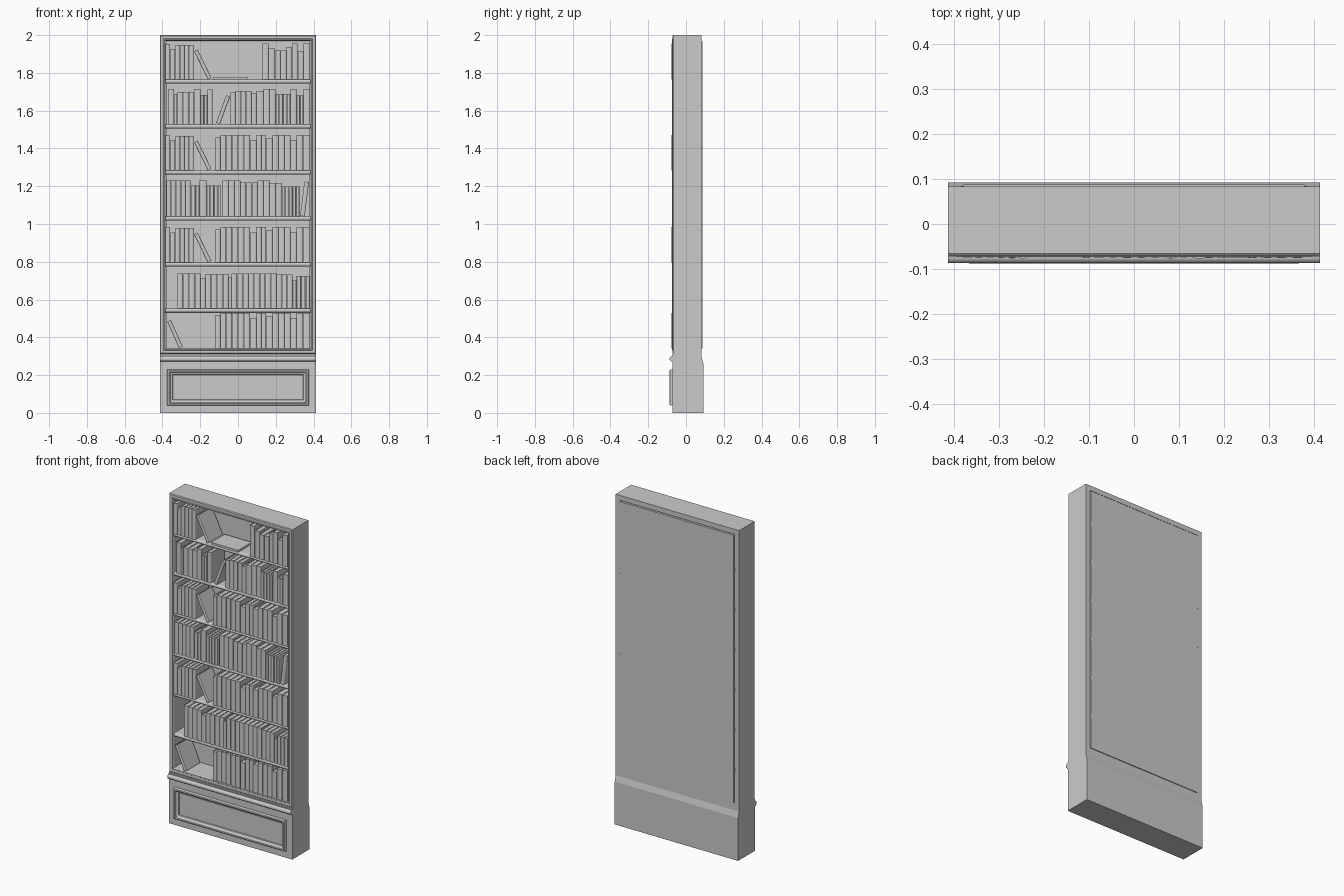
import bpy, bmesh, random
from math import sin, cos, pi, radians
from mathutils import Matrix, Vector

if "Cube" in bpy.data.objects:
    bpy.data.objects.remove(bpy.data.objects["Cube"])

random.seed(3)


def finish(bm, name):
    bmesh.ops.recalc_face_normals(bm, faces=bm.faces)
    mesh = bpy.data.meshes.new(name)
    bm.to_mesh(mesh)
    bm.free()
    ob = bpy.data.objects.new(name, mesh)
    bpy.context.collection.objects.link(ob)
    return ob


def extrude(bm, pts, vec, mat=Matrix()):
    """Prism from a closed 3D outline moved along vec."""
    a = [bm.verts.new(mat @ Vector(p)) for p in pts]
    b = [bm.verts.new(mat @ (Vector(p) + Vector(vec))) for p in pts]
    bm.faces.new(a)
    bm.faces.new(b[::-1])
    for i in range(len(a)):
        j = (i + 1) % len(a)
        bm.faces.new((a[i], a[j], b[j], b[i]))


def bar(name, profile, hx):
    """Profile of (y, z) points run across the full width."""
    bm = bmesh.new()
    extrude(bm, [(-hx, y, z) for y, z in profile], (2 * hx, 0, 0))
    return finish(bm, name)


def ring(name, hx, z0, z1, profile):
    """Mitred rectangular frame from a closed profile of (inset, y) points."""
    bm = bmesh.new()
    loops = []
    for d, y in profile:
        x, lo, hi = hx - d, z0 + d, z1 - d
        loops.append([bm.verts.new(p) for p in
                      ((-x, y, lo), (x, y, lo), (x, y, hi), (-x, y, hi))])
    for k, a in enumerate(loops):
        b = loops[(k + 1) % len(loops)]
        for i in range(4):
            j = (i + 1) % 4
            bm.faces.new((a[i], a[j], b[j], b[i]))
    return finish(bm, name)


# Case: sides, top and bottom rail with a beaded front edge
ring("case_frame", 0.414, 0.312, 2.0,
     [(0, 0.083), (0, -0.066), (0.004, -0.071), (0.019, -0.071), (0.021, -0.074),
      (0.027, -0.074), (0.03, -0.067), (0.03, 0.083)])

# Plinth, slightly deeper at the back
bar("base", [(-0.071, 0), (0.092, 0), (0.092, 0.26), (0.083, 0.295),
             (0.083, 0.312), (-0.071, 0.312)], 0.414)

# Half-round moulding above the plinth
bar("base_moulding", [(-0.06, 0.268), (-0.074, 0.268)] +
    [(-0.074 - 0.013 * sin(pi * i / 8), 0.286 - 0.014 * cos(pi * i / 8)) for i in range(9)] +
    [(-0.074, 0.304), (-0.06, 0.304)], 0.414)

# Raised panel frame on the plinth
ring("base_panel_frame", 0.375, 0.04, 0.23,
     [(0, -0.068), (0, -0.08), (0.003, -0.086), (0.009, -0.088), (0.015, -0.086),
      (0.02, -0.079), (0.028, -0.076), (0.032, -0.068)])

# Back panel
bar("back_panel", [(0.074, 0.34), (0.088, 0.34), (0.088, 1.965), (0.074, 1.965)], 0.38)

# Shelves with a rounded nose
shelf_tops = [1.766, 1.528, 1.284, 1.04, 0.796, 0.552]
for n, z in enumerate(shelf_tops):
    nose = [(-0.056 - 0.011 * sin(pi * i / 6), z - 0.011 + 0.011 * cos(pi * i / 6))
            for i in range(7)]
    bar(f"shelf_{n + 1}", nose + [(0.085, z - 0.022), (0.085, z)], 0.386)


def book(bm, x, z, w, h, front, lean=0):
    """Cover with rounded spine plus recessed pages; lean in degrees, + to the right."""
    t, back = min(0.003, w * 0.15), front + 0.13
    pivot = w if lean > 0 else 0
    mat = (Matrix.Translation((x, 0, z)) @ Matrix.Rotation(radians(lean), 4, 'Y')
           @ Matrix.Translation((-pivot, 0, 0)))
    spine = [(w / 2 - w / 2 * cos(pi * i / 6), front + 0.005 - 0.005 * sin(pi * i / 6), 0)
             for i in range(7)]
    inner = [(w - t, back, 0), (w - t, front + 0.008, 0), (t, front + 0.008, 0), (t, back, 0)]
    extrude(bm, spine + [(w, back, 0)] + inner + [(0, back, 0)], (0, 0, h), mat)
    y0, y1, zp = front + 0.008, back - 0.004, 0.003
    extrude(bm, [(t, y0, zp), (w - t, y0, zp), (w - t, y1, zp), (t, y1, zp)],
            (0, 0, h - 2 * zp), mat)


# Runs of upright books: start x, end x, count, height
left_run = [(-.384, -.358, 1, .187), (-.358, -.332, 1, .16), (-.332, -.235, 4, .182)]
right_run = [(-.12, -.093, 1, .175), (-.093, .063, 5, .187), (.065, .098, 1, .16),
             (.098, .15, 2, .187), (.15, .183, 1, .17), (.183, .278, 3, .187),
             (.278, .31, 1, .16), (.31, .382, 2, .187)]
top_run = [(.13, .162, 1, .19), (.162, .194, 1, .165), (.194, .257, 2, .152),
           (.257, .284, 1, .172), (.284, .316, 1, .19), (.316, .347, 1, .15),
           (.347, .382, 1, .19)]
row_2 = [(-.369, -.337, 1, .187), (-.337, -.321, 1, .16), (-.321, -.231, 3, .17),
         (-.231, -.199, 1, .187), (-.199, -.162, 2, .155), (-.162, -.135, 1, .185),
         (-.04, -.013, 1, .168), (-.013, .072, 3, .176), (.072, .098, 1, .163),
         (.098, .135, 1, .176), (.135, .199, 2, .187), (.199, .278, 4, .16),
         (.278, .31, 1, .187), (.31, .347, 2, .153), (.347, .382, 1, .187)]
row_4 = [(-.38, -.252, 5, .19), (-.247, -.204, 2, .165), (-.204, -.167, 1, .19),
         (-.167, -.088, 4, .163), (-.082, .013, 3, .19), (.013, .103, 3, .18),
         (.103, .167, 2, .19), (.167, .231, 2, .178), (.231, .326, 5, .158)]
row_6 = [(-.321, -.199, 4, .187), (-.199, -.172, 1, .162), (-.172, -.05, 4, .182),
         (-.05, -.034, 1, .164), (-.034, .204, 8, .187), (.204, .289, 3, .18),
         (.289, .31, 1, .148), (.31, .382, 3, .172)]

# Each row: upright runs, leaning book (x, width, height, lean), spine plane
slump = (-.16, .021, .165, -26)
rows = [(left_run + top_run, slump, -.077),
        (row_2, (-.095, .022, .155, 20), -.071),
        (left_run + right_run, slump, -.077),
        (row_4, (.353, .024, .183, 7), -.071),
        (left_run + right_run, slump, -.077),
        (row_6, None, -.071),
        (right_run, (-.312, .021, .155, -24), -.077)]
floors = shelf_tops + [0.342]
for n, ((runs, leaning, front), z) in enumerate(zip(rows, floors)):
    bm = bmesh.new()
    for x0, x1, count, h in runs:
        step = (x1 - x0) / count
        for i in range(count):
            book(bm, x0 + i * step + 0.0007, z, step - 0.0014, h,
                 front + random.uniform(0, 0.004))
    if leaning:
        x, w, h, lean = leaning
        book(bm, x, z, w, h, front + 0.003, lean)
    finish(bm, f"books_row_{n + 1}")

# Thin book lying flat on the top shelf
bm = bmesh.new()
extrude(bm, [(-.13, -.07, 1.766), (.05, -.07, 1.766), (.05, .06, 1.766), (-.13, .06, 1.766)],
        (0, 0, 0.012))
finish(bm, "flat_book")
